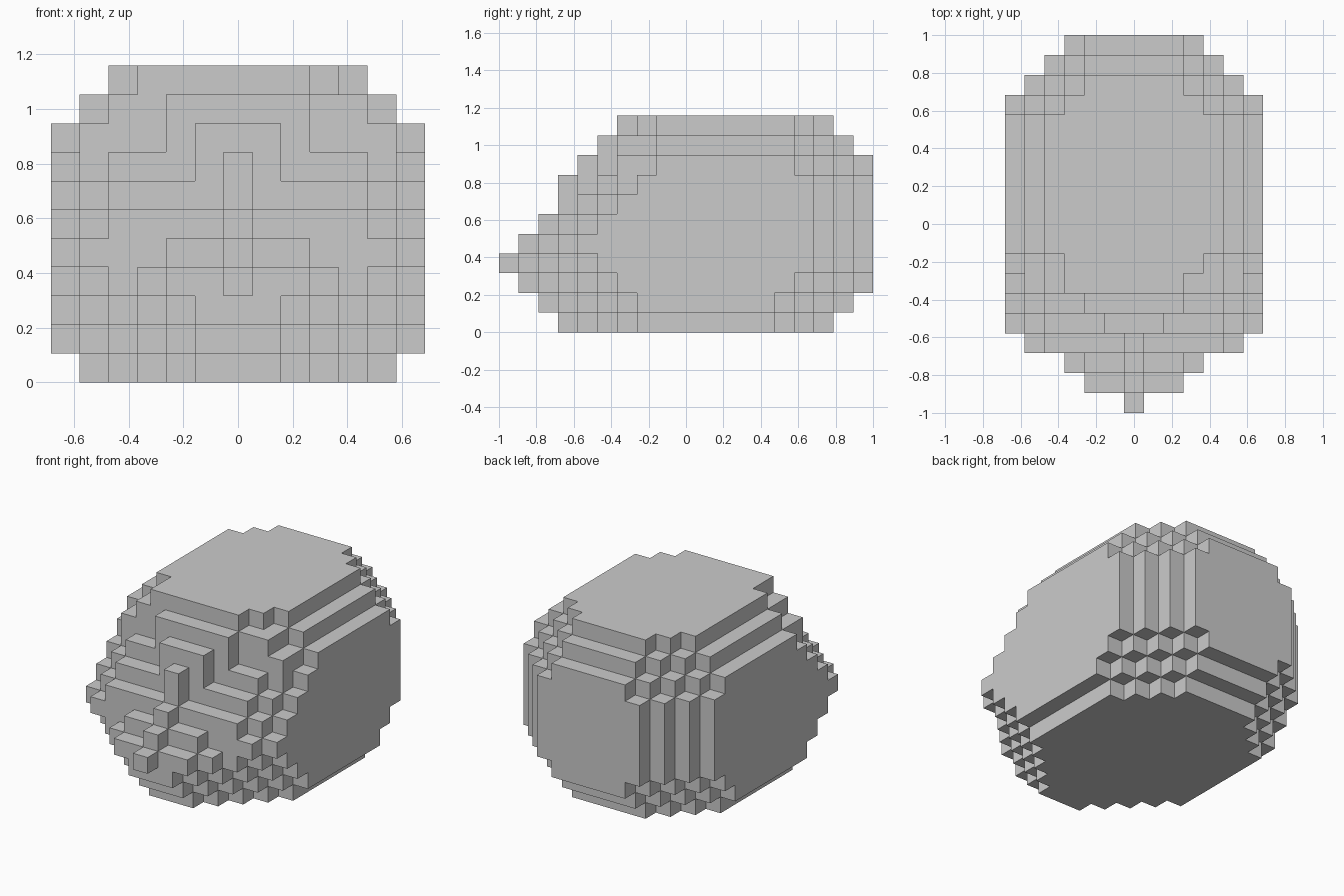
import bpy, bmesh
from mathutils import Vector

if "Cube" in bpy.data.objects:
    bpy.data.objects.remove(bpy.data.objects["Cube"])

V = 2 / 19                      # size of one block

# Front profile: first filled row (from the front) for layers 3 and up,
# one string per column going outward from the centre line
FRONT = ["01233456", "12344456", "12345556", "23345667",
         "33345668", "43456689", "54567899"]


def front_limit(x, k):
    a = abs(x)
    if k < 3:                   # chamfered chin
        return max(3 - k, a - k + 2)
    if (x, k) == (-3, 10):      # one extra block on the left of the crown
        return 6
    return int(FRONT[a][k - 3])


def back_limit(x, k):           # chamfered box at the back
    a = abs(x)
    return min(18, 21 - a, 28 - a - k, 26 - k, 18 + k - a, 16 + k)


# Fill the block grid
cells = set()
for k in range(11):
    half = min(6, 5 + k, 14 - k)
    for x in range(-half, half + 1):
        for j in range(front_limit(x, k), back_limit(x, k) + 1):
            cells.add((x, j, k))

# Skin: only the exposed block faces
bm = bmesh.new()
verts = {}


def vert(p):
    if p not in verts:
        verts[p] = bm.verts.new(Vector((p[0] - 0.5, p[1] - 9.5, p[2])) * V)
    return verts[p]


for c in sorted(cells):
    for d in range(3):
        for s in (0, 1):
            n = list(c)
            n[d] += 1 if s else -1
            if tuple(n) in cells:
                continue
            loop = []
            for u, w in ((0, 0), (1, 0), (1, 1), (0, 1)):
                p = list(c)
                p[d] += s
                p[(d + 1) % 3] += u
                p[(d + 2) % 3] += w
                loop.append(vert(tuple(p)))
            bm.faces.new(loop if s else loop[::-1])

# Merge coplanar faces into clean flat panels
bmesh.ops.dissolve_limit(bm, angle_limit=0.01, verts=bm.verts[:], edges=bm.edges[:])

mesh = bpy.data.meshes.new("blocky_head")
bm.to_mesh(mesh)
bm.free()
bpy.context.collection.objects.link(bpy.data.objects.new("blocky_head", mesh))
